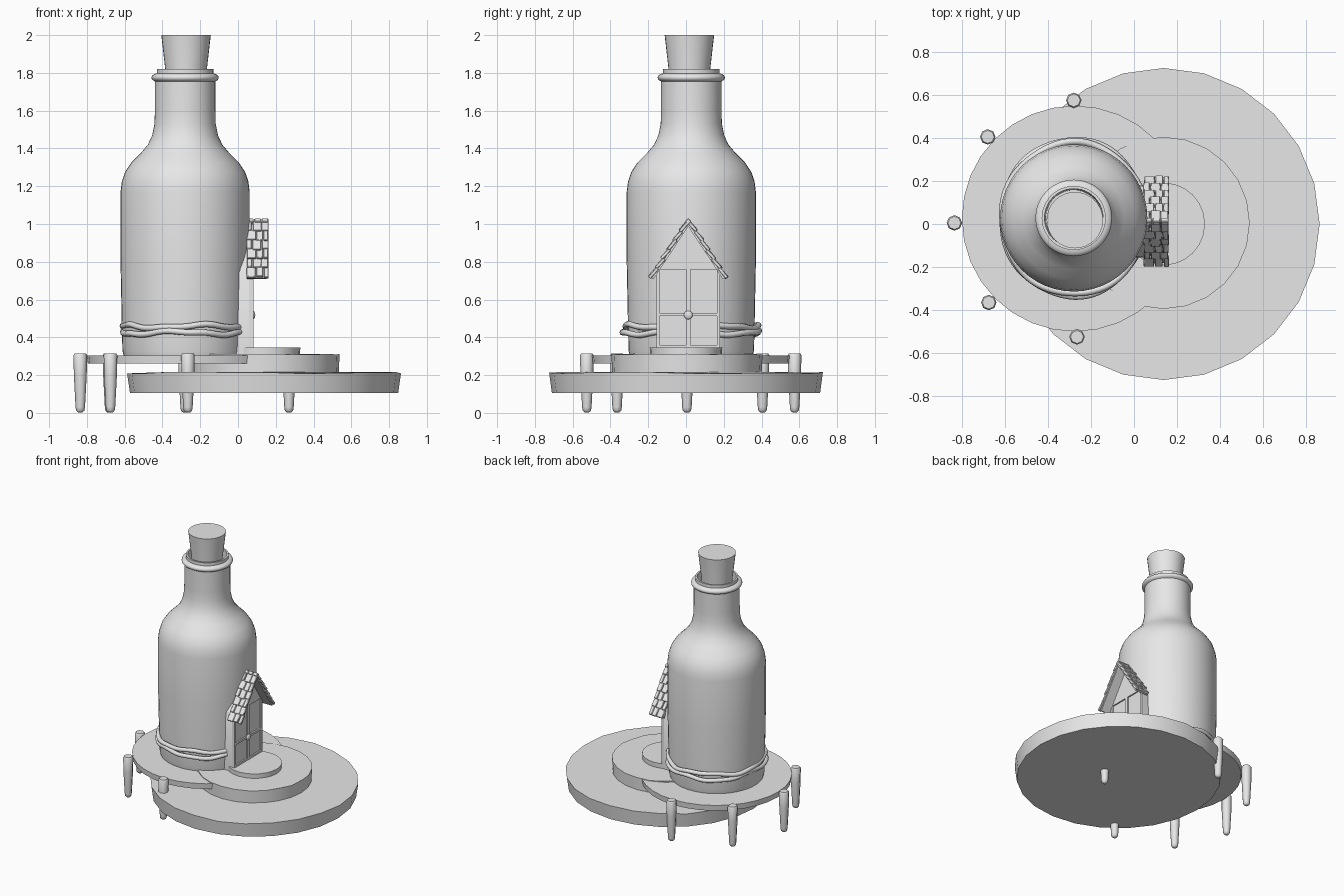
import bpy, bmesh, math, random
from mathutils import Matrix, Vector

if "Cube" in bpy.data.objects:
    bpy.data.objects.remove(bpy.data.objects["Cube"])

random.seed(4)
grey = bpy.data.materials.new("plain grey")
grey.diffuse_color = (0.8, 0.8, 0.8, 1)
grey.use_nodes = True
grey.node_tree.nodes["Principled BSDF"].inputs["Base Color"].default_value = grey.diffuse_color


def finish(name, bm, angle=35):
    bmesh.ops.remove_doubles(bm, verts=bm.verts, dist=1e-5)
    bmesh.ops.recalc_face_normals(bm, faces=bm.faces)
    me = bpy.data.meshes.new(name)
    bm.to_mesh(me)
    bm.free()
    me.materials.append(grey)
    me.shade_smooth()
    me.set_sharp_from_angle(angle=math.radians(angle))
    ob = bpy.data.objects.new(name, me)
    bpy.context.collection.objects.link(ob)
    return ob


def skin(bm, rings, closed=False):
    """Bridge successive rings of points with quads."""
    vs = [[bm.verts.new(p) for p in r] for r in rings]
    n = len(vs[0])
    for i in range(len(vs) if closed else len(vs) - 1):
        a, b = vs[i], vs[(i + 1) % len(vs)]
        for j in range(n):
            k = (j + 1) % n
            bm.faces.new((a[j], a[k], b[k], b[j]))
    return vs


def lathe(name, profile, x, y, sides, wobble=0.0, angle=35):
    bm = bmesh.new()
    rings = []
    for r, z in profile:
        rings.append([(x + r * math.cos(2 * math.pi * j / sides),
                       y + r * math.sin(2 * math.pi * j / sides), z) for j in range(sides)])
    vs = skin(bm, rings)
    bm.faces.new(vs[0])
    bm.faces.new(vs[-1])
    if wobble:      # uneven, hand-hewn upper rim
        for v in vs[-1]:
            v.co.z += random.uniform(-wobble, wobble)
    return finish(name, bm, angle)


def add_box(bm, centre, size, rot=None):
    m = Matrix.Translation(centre) @ (rot or Matrix()) @ Matrix.Diagonal((*size, 1))
    return bmesh.ops.create_cube(bm, size=1, matrix=m)["verts"]


def prism(name, outline, x0, x1):
    """Extrude a (y, z) outline along x."""
    bm = bmesh.new()
    vs = skin(bm, [[(x, y, z) for y, z in outline] for x in (x0, x1)])
    bm.faces.new(vs[0])
    bm.faces.new(vs[1])
    return finish(name, bm)


# stacked round platforms
lathe("large_base", [(0.71, 0.105), (0.725, 0.212)], 0.138, 0, 24, 0.005)
lathe("middle_step", [(0.395, 0.20), (0.40, 0.311)], 0.138, 0.005, 24, 0.003)
lathe("door_step", [(0.19, 0.30), (0.192, 0.345)], 0.138, 0, 24)
lathe("side_deck", [(0.52, 0.262), (0.525, 0.305)], -0.275, 0.025, 32)

# tapered posts around the deck, plus one under the large base
posts = [(-0.28, 0.575), (-0.68, 0.405), (-0.835, 0.005),
         (-0.675, -0.365), (-0.265, -0.525), (0.27, 0.005)]
for i, (x, y) in enumerate(posts):
    top = 0.315 if i < 5 else 0.30
    lathe(f"post_{i + 1}", [(0.012, 0.003), (0.022, 0.012), (0.025, 0.03), (0.034, 0.20),
                            (0.036, top - 0.01), (0.03, top)], x, y, 8, angle=50)

# bottle: body, shoulder, neck, rounded collar, open lip
BX, BY = -0.28, 0.028
collar = [(0.16 + 0.018 * math.sin(math.pi * t / 6) ** 0.6, 1.755 + 0.04 * t / 6) for t in range(7)]
lathe("bottle", [(0.325, 0.30), (0.332, 0.33), (0.336, 0.5), (0.342, 0.8), (0.342, 1.17),
                 (0.335, 1.225), (0.318, 1.275), (0.285, 1.325), (0.235, 1.375),
                 (0.197, 1.42), (0.174, 1.47), (0.162, 1.53), (0.16, 1.60)] + collar +
      [(0.149, 1.797), (0.149, 1.82), (0.136, 1.82), (0.134, 1.72), (0.13, 1.60)],
      BX, BY, 48, angle=40)
lathe("cork", [(0.10, 1.66), (0.108, 1.80), (0.131, 2.0)], BX + 0.005, 0.018, 32)

# two wavy ropes tied round the bottle
for name, z0, ph, ry in (("upper_rope", 0.458, 0.3, 0.352), ("lower_rope", 0.424, 2.2, 0.362)):
    bm = bmesh.new()
    rings = []
    for i in range(72):
        a = 2 * math.pi * i / 72
        swell = 0.004 * math.sin(5 * a + ph)
        z = z0 + 0.008 * math.sin(4 * a + ph) + 0.004 * math.sin(9 * a)
        out = Vector((math.cos(a), math.sin(a), 0))
        c = Vector((BX + (0.332 + swell) * out.x, BY + (ry + swell) * out.y, z))
        rings.append([c + 0.016 * (out * math.cos(t) + Vector((0, 0, math.sin(t))))
                      for t in [math.pi * k / 4 for k in range(8)]])
    skin(bm, rings, closed=True)
    finish(name, bm, 60)

# doorway: wall, gable and raised frame round four recessed panels
DY = 0.012
prism("door_wall", [(DY - 0.168, 0.31), (DY + 0.168, 0.31), (DY + 0.168, 0.745),
                    (DY, 0.99), (DY - 0.168, 0.745)], -0.03, 0.07)
prism("gable", [(DY - 0.165, 0.758), (DY + 0.165, 0.758), (DY, 0.99)], 0.0, 0.08)
bm = bmesh.new()
for y, w in ((-0.16, 0.017), (0, 0.024), (0.16, 0.017)):
    add_box(bm, (0.07, DY + y, 0.545), (0.022, w, 0.43))
for s in (-1, 1):
    for z, h in ((0.522, 0.016), (0.352, 0.014)):
        add_box(bm, (0.07, DY + s * 0.082, z), (0.0215, 0.145, h))
finish("door_frame", bm)

# round door knob
bm = bmesh.new()
bmesh.ops.create_uvsphere(bm, u_segments=16, v_segments=10, radius=0.023,
                          matrix=Matrix.Translation((0.08, DY, 0.518)) @ Matrix.Diagonal((0.5, 1, 1, 1)))
finish("door_knob", bm)

# roof boards and staggered shingles on both slopes
RUN, DROP, PEAK = 0.192, 0.292, 1.005
LEN = math.hypot(RUN, DROP)
slope = math.atan2(DROP, RUN)
X0, X1, ROWS = 0.045, 0.162, 6
for side, s in (("left", -1), ("right", 1)):
    down = Vector((0, s * RUN, -DROP)) / LEN
    normal = Vector((0, s * DROP, RUN)) / LEN
    ridge = Vector((0, DY, PEAK))
    bm = bmesh.new()
    mid = ridge + down * (LEN / 2) - normal * 0.004
    mid.x = (X0 + X1) / 2 - 0.004
    add_box(bm, mid, (X1 - X0 - 0.012, LEN, 0.012), Matrix.Rotation(-s * slope, 4, 'X'))
    finish(f"roof_board_{side}", bm)
    bm = bmesh.new()
    for r in range(ROWS):
        cuts = [X0, X0 + 0.052, X0 + 0.09, X1] if r % 2 else [X0, X0 + 0.03, X0 + 0.078, X1]
        for a, b in zip(cuts, cuts[1:]):
            d = (r + 0.5) * LEN / ROWS + random.uniform(-0.004, 0.004)
            c = ridge + down * d + normal * (0.009 + random.uniform(-0.002, 0.002))
            c.x = (a + b) / 2 + random.uniform(-0.002, 0.002)
            tilt = Matrix.Rotation(-s * (slope - 0.13 + random.uniform(-0.05, 0.05)), 4, 'X')
            add_box(bm, c, (b - a - 0.003, LEN / ROWS + 0.008, 0.018), tilt)
    bmesh.ops.bevel(bm, geom=bm.edges[:], offset=0.003, segments=1, affect='EDGES')
    finish(f"shingles_{side}", bm, 40)

# ridge cap tiles
bm = bmesh.new()
for i in range(3):
    add_box(bm, (X0 + 0.02 + i * 0.039, DY, PEAK + 0.008), (0.036, 0.026, 0.026),
            Matrix.Rotation(math.pi / 4, 4, 'X'))
bmesh.ops.bevel(bm, geom=bm.edges[:], offset=0.004, segments=1, affect='EDGES')
finish("ridge_cap", bm)
